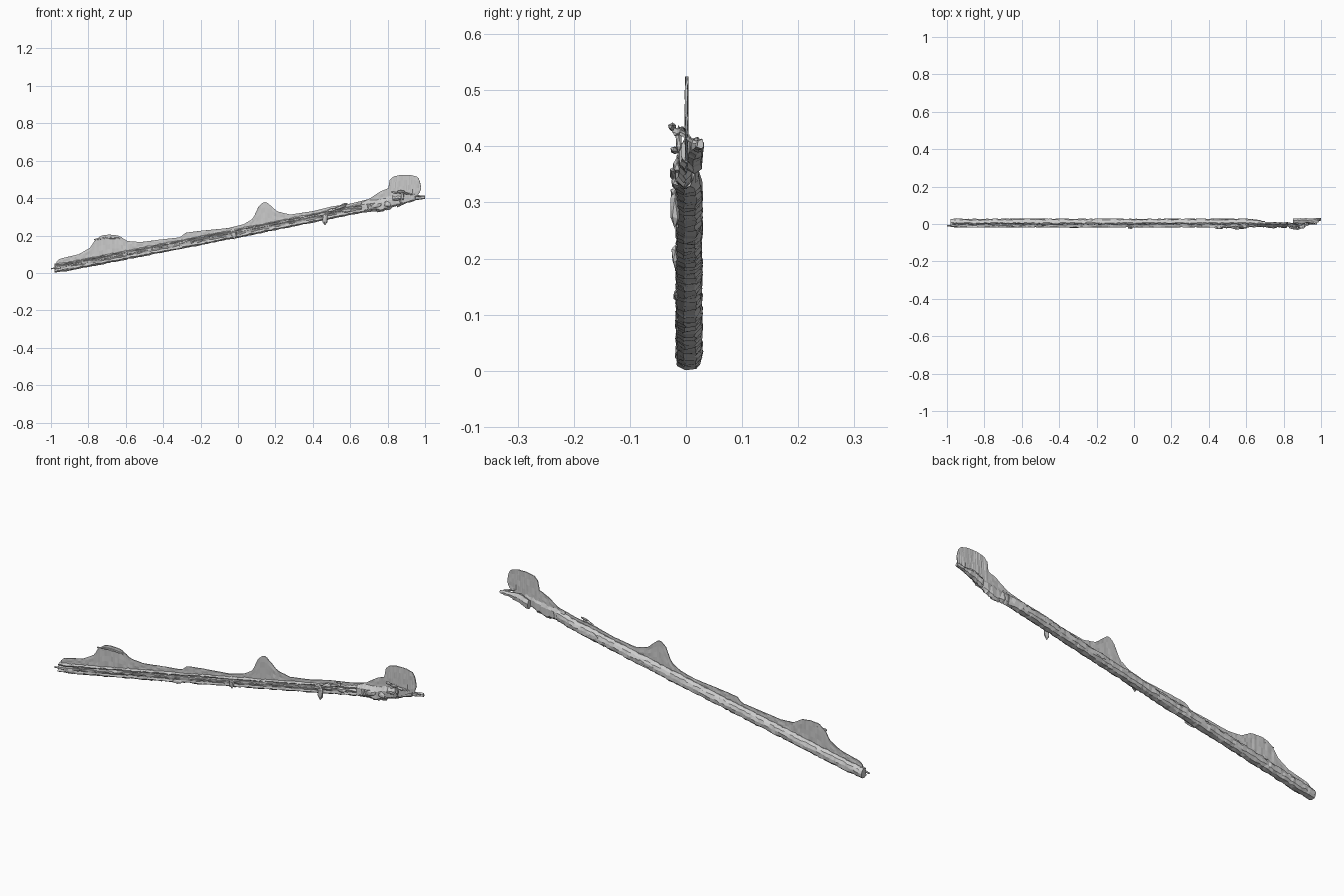
import bpy, bmesh, math, random
from mathutils import Vector, Matrix

random.seed(7)


def lerp_path(pts, x):
    for a, b in zip(pts, pts[1:]):
        if x <= b[0]:
            t = max(0, (x - a[0]) / (b[0] - a[0]))
            return [p + (q - p) * t for p, q in zip(a, b)]
    return list(pts[-1])


def finish(bm, name):
    bmesh.ops.recalc_face_normals(bm, faces=bm.faces)
    me = bpy.data.meshes.new(name)
    bm.to_mesh(me)
    bm.free()
    ob = bpy.data.objects.new(name, me)
    bpy.context.collection.objects.link(ob)
    return ob


def loft(name, path, profile, steps, rough):
    """Rough bar: path rows are x, base z, centre y, y scale, z scale."""
    bm = bmesh.new()
    x0, x1 = path[0][0], path[-1][0]
    rings = []
    for i in range(steps + 1):
        x, z, cy, sy, sz = lerp_path(path, x0 + (x1 - x0) * i / steps)
        ring = []
        for py, pz in profile:
            dx = random.uniform(-.006, .006) if 0 < i < steps else 0
            ring.append(bm.verts.new((x + dx,
                                      cy + py * sy + random.uniform(-rough, rough),
                                      max(0, z + pz * sz + random.uniform(-rough, rough)))))
        rings.append(ring)
    n = len(profile)
    for a, b in zip(rings, rings[1:]):
        for k in range(n):
            bm.faces.new((a[k], a[(k + 1) % n], b[(k + 1) % n], b[k]))
    bm.faces.new(rings[0])
    bm.faces.new(rings[-1])
    return finish(bm, name)


def sheet(name, top, bottom, steps, rows=5, thick=.004):
    """Thin upright plate between a top and a bottom outline."""
    bm = bmesh.new()
    x0, x1 = top[0][0], top[-1][0]
    cols = []
    for i in range(steps + 1):
        x = x0 + (x1 - x0) * i / steps
        zt, zb = lerp_path(top, x)[1], lerp_path(bottom, x)[1]
        cols.append([bm.verts.new((x, .001 + random.uniform(-.0015, .0015),
                                   zb + (zt - zb) * j / rows)) for j in range(rows + 1)])
    for a, b in zip(cols, cols[1:]):
        for j in range(rows):
            bm.faces.new((a[j], b[j], b[j + 1], a[j + 1]))
    ob = finish(bm, name)
    m = ob.modifiers.new("thickness", 'SOLIDIFY')
    m.thickness = thick
    m.offset = 0
    return ob


def chunk(name, loc, size, tilt=0):
    bm = bmesh.new()
    bmesh.ops.create_icosphere(bm, subdivisions=1, radius=.5)
    for v in bm.verts:
        v.co *= random.uniform(.85, 1.15)
        v.co = Vector((v.co.x * size[0], v.co.y * size[1], v.co.z * size[2]))
    bm.transform(Matrix.Translation(loc) @ Matrix.Rotation(-tilt, 4, 'Y'))
    return finish(bm, name)


# weathered beam with a groove along the front
beam_section = [(-.017, .008), (-.004, 0), (.016, .001), (.026, .010), (.027, .028),
                (.021, .042), (.006, .050), (-.004, .047), (-.014, .042),
                (-.009, .034), (-.018, .028), (-.014, .018)]
loft("beam", [(-.98, .003, .002, 1, .9), (-.9, .013, .001, 1, 1), (0, .188, .001, 1, 1),
              (.6, .31, .001, 1, 1), (.66, .322, 0, .85, 1), (.7, .328, -.002, .6, 1)],
     beam_section, 110, .0025)

# thin ridge cord in the front
rod = [(.006 * math.cos(k * math.tau / 5), .005 * math.sin(k * math.tau / 5)) for k in range(5)]
loft("front_strip", [(-1, .022, -.008, .6, .6), (-.96, .03, -.013, 1, 1),
                     (0, .222, -.013, 1, 1), (.6, .345, -.013, 1, 1)], rod, 60, .0015)

# thin fin standing on the beam
base = [(-.97, .02), (-.9, .035), (.65, .34), (.81, .36)]
sheet("fin", [(-.97, .06), (-.955, .075), (-.85, .10), (-.79, .135), (-.765, .175),
              (-.73, .2), (-.69, .205), (-.64, .2), (-.59, .17), (-.52, .165), (-.4, .18),
              (-.31, .19), (-.28, .215), (-.2, .225), (-.05, .24), (.03, .26), (.08, .29),
              (.11, .355), (.13, .375), (.15, .38), (.18, .355), (.21, .328), (.28, .312),
              (.4, .33), (.5, .355), (.6, .37), (.7, .395), (.76, .435), (.81, .455)],
      base, 150)

# rounded plate at the upper end
sheet("end_plate", [(.805, .46), (.81, .495), (.83, .515), (.87, .524), (.92, .524),
                    (.955, .515), (.97, .5), (.978, .46)],
      [(.805, .35), (.87, .37), (.95, .41), (.97, .425), (.978, .45)], 30)

# raised lip on the lower hump
loft("hump_lip", [(-.77, .178, -.002, .7, .7), (-.7, .188, -.004, 1, .9),
                  (-.63, .184, -.002, .7, .7)], rod, 12, .001)

# narrow neck below the end plate
neck = [(-.012, .012), (0, 0), (.010, .012), (.010, .045), (.002, .065), (-.012, .045)]
loft("neck", [(.66, .325, -.002, 1.2, .9), (.72, .330, -.002, 1.2, .95),
              (.77, .325, -.003, 1.2, 1.1), (.82, .345, -.002, 1, 1), (.88, .37, 0, .7, .7)],
     neck, 22, .003)

# broken bar at the upper end
loft("end_bar", [(.85, .352, .013, .9, .9), (.9, .372, .014, .9, .9), (.95, .388, .018, .7, .5),
                 (1, .397, .026, .35, .3)],
     [(-.013, .008), (0, 0), (.015, .005), (.018, .03), (.006, .05), (-.012, .042)], 16, .002)
loft("end_splinter", [(.82, .43, -.008, 1, 1), (.9, .425, -.01, 1, 1), (.99, .408, .015, .8, .8)],
     rod, 14, .002)

# loose fragments clinging to the front
for i, (x, y, z, sx, sy, sz, t) in enumerate([
        (.465, -.02, .29, .03, .018, .075, 0), (.45, -.018, .315, .05, .02, .025, .3),
        (.5, -.016, .335, .06, .016, .018, .2), (.55, -.02, .352, .07, .02, .02, .3),
        (.58, -.018, .335, .06, .02, .025, .1), (.57, -.015, .368, .04, .012, .012, .2),
        (-.02, -.019, .205, .03, .014, .045, 0), (-.32, -.017, .135, .06, .012, .02, .2),
        (.74, -.016, .36, .06, .016, .03, .2), (.8, -.016, .365, .04, .016, .03, 0),
        (.85, -.02, .393, .05, .016, .014, .1), (.87, -.024, .434, .05, .017, .016, 0),
        (.9, -.016, .425, .04, .018, .012, -.3), (.88, -.013, .41, .02, .012, .05, .1),
        (-.9, -.014, .03, .08, .014, .025, .2), (.2, .026, .255, .1, .01, .03, .2),
        (.5, .024, .315, .09, .014, .04, .2)]):
    chunk("fragment_%d" % i, (x, y, z), (sx, sy, sz), t)
